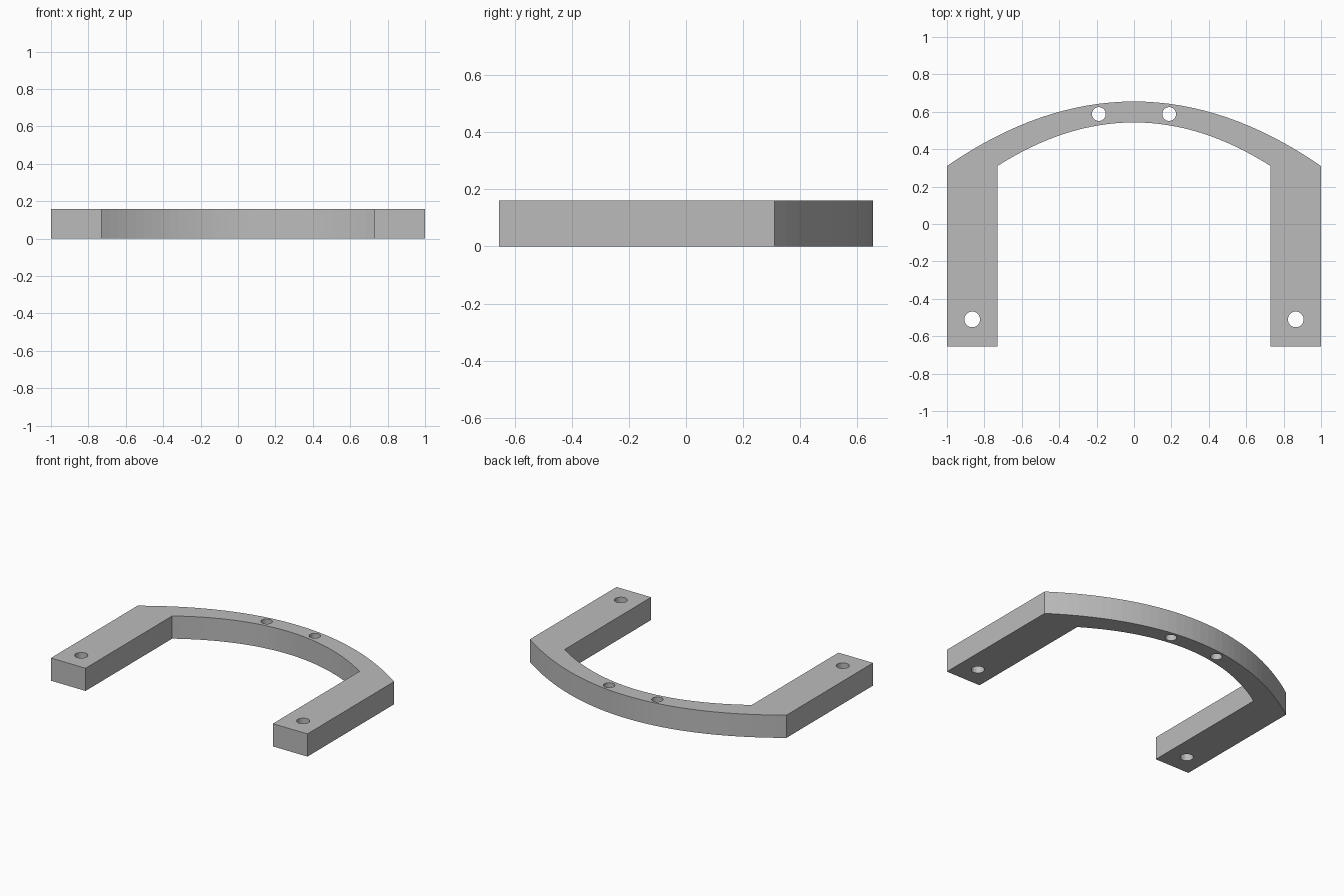
import bpy, bmesh, math

cube = bpy.data.objects.get("Cube")
if cube:
    bpy.data.objects.remove(cube, do_unlink=True)

HEIGHT = 0.16
FRONT_Y, SHOULDER_Y = -0.655, 0.31
STEPS = 32


def arch(half_width, apex):
    """Parabolic arch from left to right, springing from the shoulders."""
    points = []
    for i in range(STEPS + 1):
        t = 1 - 2 * i / STEPS
        points.append((half_width * t, apex - (apex - SHOULDER_Y) * t * t))
    return points


def circle(cx, cy, radius, sides=32):
    angles = [2 * math.pi * i / sides for i in range(sides)]
    return [(cx + radius * math.cos(a), cy + radius * math.sin(a)) for a in angles]


def add_loop(curve, points):
    spline = curve.splines.new('POLY')
    spline.points.add(len(points) - 1)
    for p, (x, y) in zip(spline.points, points):
        p.co = (x, y, 0, 1)
    spline.use_cyclic_u = True


# Outline: outer arch, right leg, inner arch, left leg
curve = bpy.data.curves.new("bracket_profile", 'CURVE')
curve.dimensions = '2D'
curve.fill_mode = 'BOTH'
curve.extrude = HEIGHT / 2
outer, inner = arch(1.0, 0.655), arch(0.73, 0.543)
add_loop(curve, outer + [(-1.0, FRONT_Y), (-0.73, FRONT_Y)]
         + inner[::-1] + [(0.73, FRONT_Y), (1.0, FRONT_Y)])

# Screw holes in the legs and in the arch
for side in (-1, 1):
    add_loop(curve, circle(side * 0.865, -0.51, 0.042))
    add_loop(curve, circle(side * 0.188, 0.588, 0.037))

# Turn the extruded profile into a clean solid
profile = bpy.data.objects.new("bracket_profile", curve)
bpy.context.collection.objects.link(profile)
bpy.context.view_layer.update()
graph = bpy.context.evaluated_depsgraph_get()
mesh = bpy.data.meshes.new_from_object(profile.evaluated_get(graph))
bpy.data.objects.remove(profile, do_unlink=True)

bm = bmesh.new()
bm.from_mesh(mesh)
bmesh.ops.remove_doubles(bm, verts=bm.verts, dist=0.0001)
bmesh.ops.translate(bm, verts=bm.verts, vec=(0, 0, HEIGHT / 2))
bmesh.ops.recalc_face_normals(bm, faces=bm.faces)
for face in bm.faces:
    face.smooth = False
bm.to_mesh(mesh)
bm.free()

# Grey finish
grey = bpy.data.materials.new("plain_grey")
grey.use_nodes = True
color = (0.5, 0.5, 0.5, 1)
grey.diffuse_color = color
grey.node_tree.nodes["Principled BSDF"].inputs["Base Color"].default_value = color
mesh.materials.clear()
mesh.materials.append(grey)

mesh.name = "arched_bracket"
bracket = bpy.data.objects.new("arched_bracket", mesh)
bpy.context.collection.objects.link(bracket)
